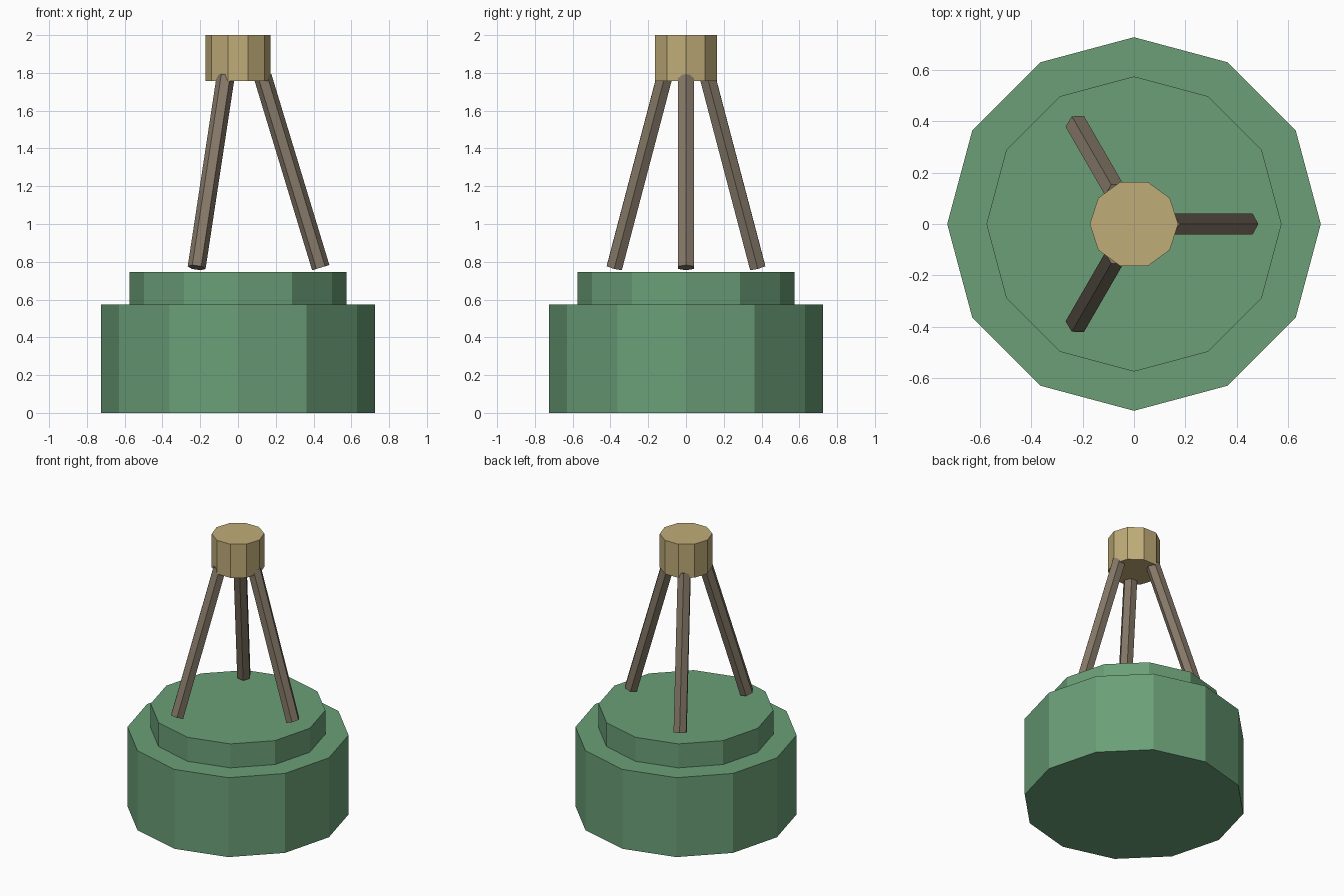
import bpy, math
from mathutils import Vector, Matrix

if "Cube" in bpy.data.objects:
    bpy.data.objects.remove(bpy.data.objects["Cube"])


def material(name, colour):
    m = bpy.data.materials.new(name)
    m.diffuse_color = (*colour, 1.0)
    m.use_nodes = True
    m.node_tree.nodes["Principled BSDF"].inputs["Base Color"].default_value = m.diffuse_color
    return m


green = material("sage_green", (0.147, 0.347, 0.187))
brown = material("grey_brown", (0.235, 0.19, 0.138))
tan = material("tan", (0.527, 0.413, 0.19))


def prism(name, sides, radius, start, end, mat, heading=0.0):
    """Flat-sided prism between two points, one corner facing the heading."""
    start, end = Vector(start), Vector(end)
    axis = (end - start).normalized()
    side = Vector((-math.sin(heading), math.cos(heading), 0))
    out = side.cross(axis)
    bpy.ops.mesh.primitive_cylinder_add(vertices=sides, radius=radius,
                                        depth=(end - start).length)
    ob = bpy.context.object
    ob.name = name
    # the primitive's first corner lies on local +y
    rot = Matrix((-side, out, axis)).transposed().to_4x4()
    ob.data.transform(Matrix.Translation((start + end) / 2) @ rot)
    ob.data.materials.append(mat)
    return ob


# Stepped base
prism("base", 12, 0.7265, (0, 0, 0), (0, 0, 0.574), green)
prism("base_step", 12, 0.574, (0, 0, 0.574), (0, 0, 0.747), green)

# Three leaning legs
for i in range(3):
    a = math.tau * i / 3
    c, s = math.cos(a), math.sin(a)
    prism(f"leg_{i + 1}", 6, 0.0478, (0.438 * c, 0.438 * s, 0.769),
          (0.131 * c, 0.131 * s, 1.78), brown, a)

# Cap joining the legs
prism("cap", 10, 0.172, (0, 0, 1.757), (0, 0, 2.0), tan)
